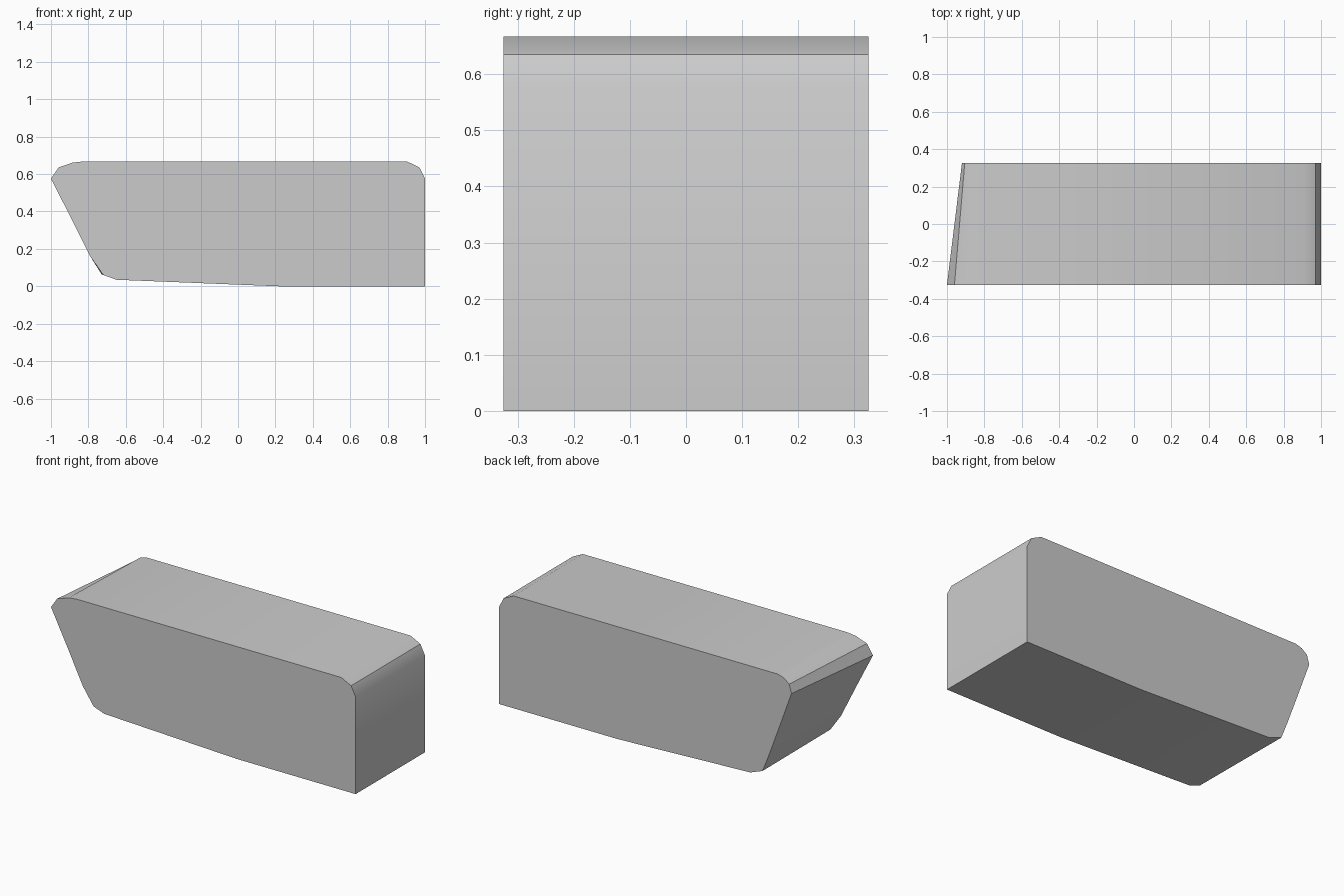
import bpy
import bmesh
import math

cube = bpy.data.objects.get("Cube")
if cube:
    bpy.data.objects.remove(cube, do_unlink=True)

HALF_DEPTH = 0.325

grey = bpy.data.materials.new("plain grey")
grey.use_nodes = True
colour = (0.6, 0.6, 0.6, 1)
grey.diffuse_color = colour
grey.node_tree.nodes["Principled BSDF"].inputs["Base Color"].default_value = colour

# Shared outline: flat base and rounded right-hand end
base = [(-0.65, 0.035), (0.22, 0), (1, 0)]
right_end = [(1, 0.575), (0.97, 0.635), (0.905, 0.667)]

# The left end rakes forward, so it differs between front and back
front_end = [(-0.83, 0.667), (-0.885, 0.661), (-0.96, 0.635),
             (-1, 0.575), (-0.89, 0.36), (-0.79, 0.16), (-0.72, 0.06)]
back_end = [(-0.83, 0.667), (-0.87, 0.655), (-0.905, 0.627),
            (-0.92, 0.575), (-0.842, 0.36), (-0.768, 0.16), (-0.73, 0.065)]

# Loft the front outline to the back outline
bm = bmesh.new()
front = [bm.verts.new((x, -HALF_DEPTH, z)) for x, z in base + right_end + front_end]
back = [bm.verts.new((x, HALF_DEPTH, z)) for x, z in base + right_end + back_end]
bm.faces.new(front)
bm.faces.new(reversed(back))
count = len(front)
for i in range(count):
    j = (i + 1) % count
    bm.faces.new((front[i], back[i], back[j], front[j]))
bmesh.ops.recalc_face_normals(bm, faces=bm.faces)

mesh = bpy.data.meshes.new("block_body")
bm.to_mesh(mesh)
bm.free()
mesh.materials.append(grey)
body = bpy.data.objects.new("block_body", mesh)
bpy.context.collection.objects.link(body)

# Smooth the gentle bends and keep the hard corners
for other in bpy.context.selected_objects:
    other.select_set(False)
body.select_set(True)
bpy.context.view_layer.objects.active = body
bpy.ops.object.shade_smooth_by_angle(angle=math.radians(30))
